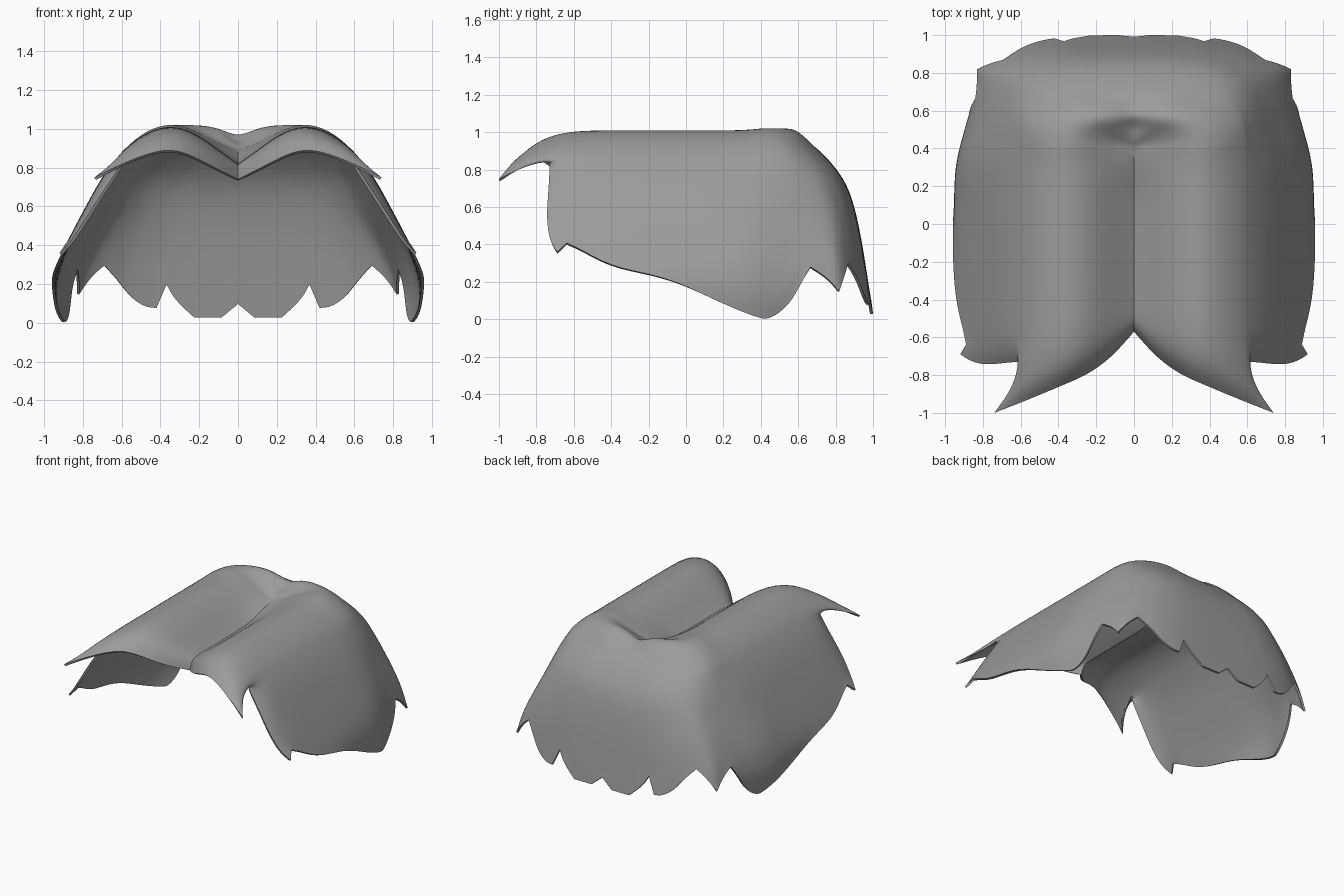
import bpy, bmesh, math
from mathutils import Vector

cube = bpy.data.objects.get("Cube")
if cube:
    bpy.data.objects.remove(cube, do_unlink=True)

PIVOT = 0.4          # where the parting ends and the back begins to fan out

# Crown levels from the parting outwards: half width, back reach, height
CROWN = [(0, 0, .82), (.1, .06, .89), (.21, .12, .975), (.34, .17, 1.025),
         (.47, .235, .985), (.56, .295, .92), (.6, .335, .88), (.63, .37, .845)]
# Below the crown: height -> half width, and height -> back reach
WIDTH = [(0, .93), (.15, .96), (.25, .96), (.33, .925), (.5, .84), (.6, .785), (.75, .705), (.85, .63)]
REACH = [(.05, .6), (.25, .565), (.5, .53), (.74, .46), (.8, .41), (.85, .37)]
DROPS = (.15, .38, .62, .85, 1)

# Ragged hem heights: along the side (y), then around the back (degrees)
SIDE_HEM = [(-.4, .28), (-.17, .24), (0, .18), (.16, .1), (.3, .04)]
BACK_HEM = [(0, .005), (2, 0), (6, .03), (10, .1), (13, .2), (16, .28), (21, .23),
            (26, .15), (29, .24), (32, .3), (38, .22), (43, .13), (49, .08), (53, .08),
            (56, .2), (60, .12), (69, .03), (82, .03), (90, .1)]
# Front edge from the parting to the spike, the notch and down the side
FRONT = [(0, -.57, .74), (.12, -.71, .8), (.25, -.8, .87), (.37, -.85, .905),
         (.56, -.93, .84), (.74, -1, .75), (.635, -.86, .82), (.585, -.73, .85),
         (.64, -.73, .76), (.72, -.74, .64), (.79, -.745, .53), (.86, -.73, .42),
         (.92, -.69, .36)]
FRONT_BLEND = [(.35, .37), (.75, .43), (1, .36)]


def interpolate(table, v):
    if v <= table[0][0]:
        return table[0][1]
    for (a, fa), (b, fb) in zip(table, table[1:]):
        if v <= b:
            return fa + (fb - fa) * (v - a) / (b - a)
    return table[-1][1]


def ease(v, a, b):
    t = min(max((v - a) / (b - a), 0), 1)
    return t * t * (3 - 2 * t)


def levels(hem):
    """Crown levels followed by levels dropping to the hem."""
    rows = list(CROWN)
    top = CROWN[-1][2]
    for f in DROPS:
        z = top + (hem - top) * f
        rows.append((interpolate(WIDTH, z), interpolate(REACH, z), z))
    return rows


def shaped(i, x, y, z, side=1):
    """Draw the walls in towards the back and raise the end of the parting."""
    x *= 1 - 0.11 * side * ease(y, .25, .75) * ease(i, 5, 9)
    if i < 2:
        z += (0.07, 0.035)[i] * ease(y, .1, PIVOT)
    return Vector((x, y, z))


def side_column(y, hem):
    return [shaped(i, w, y, z) for i, (w, _, z) in enumerate(levels(hem))]


def back_column(degrees, hem):
    a = math.radians(degrees)
    c, s = math.cos(a), math.sin(a)
    # The lock at the back corner flares out slightly at its tip
    flare = 0.06 * math.exp(-((degrees - 26) / 4) ** 2)
    column = []
    for i, (w, reach, z) in enumerate(levels(hem)):
        r = 0
        if w:
            n = 2.2 + 1.3 * min(i / 10, 1)
            r = ((c / w) ** n + (s / reach) ** n) ** (-1 / n)
        lift = 0.01 - 0.05 * s ** 6 if 2 <= i <= 4 else 0
        x = r * c * (1 + flare * ease(i, 8, 12))
        column.append(shaped(i, x, PIVOT + r * s, z + lift, c * c))
    return column


def front_column(w, hem):
    """Blend the straight section into the flared front edge."""
    column = []
    for p, edge in zip(side_column(-.48, hem), FRONT):
        q = p.lerp(Vector(edge), w ** 4)
        q.y = p.y + (edge[1] - p.y) * w
        column.append(q)
    return column


columns = [front_column(w, hem) for w, hem in reversed(FRONT_BLEND)]
columns += [side_column(y, hem) for y, hem in SIDE_HEM]
columns += [back_column(a, hem) for a, hem in BACK_HEM]

# Left half of the shell as a grid of columns
bm = bmesh.new()
grid = [[bm.verts.new(p) for p in col] for col in columns]
for left, right in zip(grid, grid[1:]):
    for i in range(len(left) - 1):
        bm.faces.new((left[i], left[i + 1], right[i + 1], right[i]))
bmesh.ops.remove_doubles(bm, verts=bm.verts[:], dist=0.0001)
bmesh.ops.recalc_face_normals(bm, faces=bm.faces[:])
if sum(f.normal.z * f.calc_area() for f in bm.faces) < 0:
    bmesh.ops.reverse_faces(bm, faces=bm.faces[:])

# Keep the hem and the parting crisp, the middle of the back smooth
crease = bm.edges.layers.float.new("crease_edge")
for e in bm.edges:
    mid = (e.verts[0].co + e.verts[1].co) / 2
    if e.is_boundary and not (mid.x < 0.001 and mid.y > PIVOT):
        e[crease] = 1

# Keep the points and notches of the hem sharp
corner = bm.verts.layers.float.new("crease_vert")
for v in bm.verts:
    rim = [e.other_vert(v).co - v.co for e in v.link_edges if e.is_boundary]
    inside = v.co.x < 0.001 and v.co.z > 0.5 and v.co.y > 0
    if len(rim) == 2 and not inside and rim[0].angle(-rim[1]) > math.radians(36):
        v[corner] = 1
mesh = bpy.data.meshes.new("hair_shell")
bm.to_mesh(mesh)
bm.free()

shell = bpy.data.objects.new("hair_shell", mesh)
bpy.context.collection.objects.link(shell)

mirror = shell.modifiers.new("mirror", "MIRROR")
mirror.use_clip = True
mirror.merge_threshold = 0.001
smooth = shell.modifiers.new("smooth", "SUBSURF")
smooth.levels = smooth.render_levels = 2
thick = shell.modifiers.new("thickness", "SOLIDIFY")
thick.thickness = 0.015
thick.offset = -1

# Bake the modifiers so that the rim edges can be shaded sharp
bpy.context.view_layer.update()
depsgraph = bpy.context.evaluated_depsgraph_get()
baked = bpy.data.meshes.new_from_object(shell.evaluated_get(depsgraph))
shell.modifiers.clear()
shell.data = baked

grey = bpy.data.materials.new("plain_grey")
grey.use_nodes = True
colour = (0.33, 0.33, 0.33, 1)
grey.diffuse_color = colour
grey.node_tree.nodes["Principled BSDF"].inputs["Base Color"].default_value = colour
baked.materials.clear()
baked.materials.append(grey)

bpy.ops.object.select_all(action="DESELECT")
shell.select_set(True)
bpy.context.view_layer.objects.active = shell
bpy.ops.object.shade_smooth_by_angle(angle=math.radians(40))
